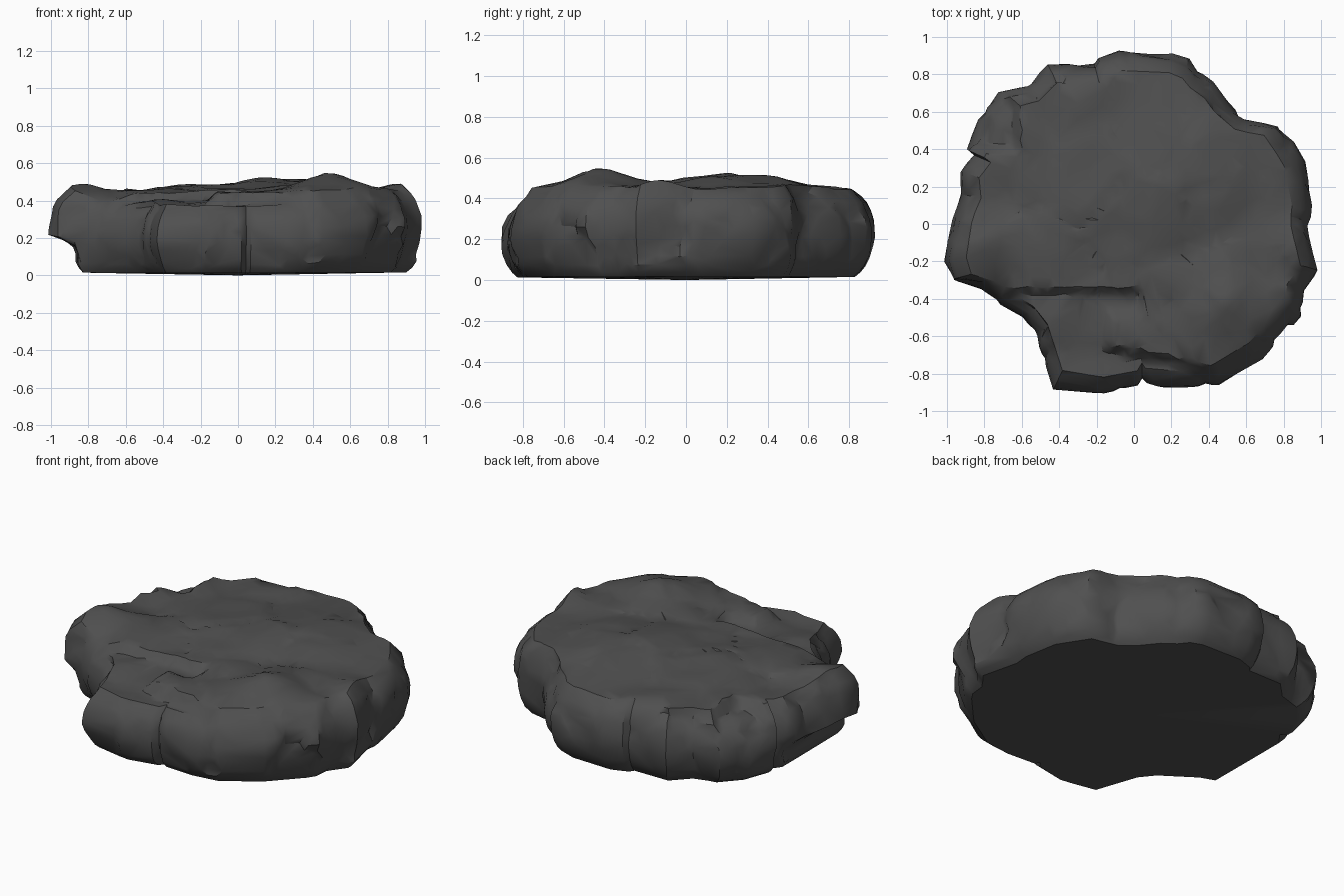
import bpy, bmesh, math
from mathutils import Vector, noise

cube = bpy.data.objects.get("Cube")
if cube:
    bpy.data.objects.remove(cube, do_unlink=True)

stone = bpy.data.materials.new("dark grey stone")
stone.use_nodes = True
colour = (0.08, 0.08, 0.08, 1)
stone.diffuse_color = colour
shader = stone.node_tree.nodes["Principled BSDF"]
shader.inputs["Base Color"].default_value = colour
shader.inputs["Roughness"].default_value = 0.9

# Plan outline of the slab, counter-clockwise from the left side
OUTLINE = [(.94, 0), (.95, .1), (.91, .33), (.86, .42), (.78, .53), (.6, .57), (.5, .66),
           (.42, .76), (.34, .82), (.29, .88), (.21, .91), (-.08, .92), (-.19, .88),
           (-.21, .85), (-.46, .85), (-.57, .74), (-.72, .7), (-.83, .57), (-.9, .4),
           (-.86, .37), (-.93, .28), (-.92, .16), (-.97, .03), (-1.01, -.2), (-.98, -.3),
           (-.82, -.35), (-.6, -.5), (-.52, -.6), (-.43, -.88), (-.18, -.92), (.02, -.88),
           (.045, -.84), (.07, -.87), (.27, -.88), (.45, -.86), (.56, -.79), (.68, -.72),
           (.87, -.52), (.91, -.46), (.92, -.36), (1, -.25)]
# Wall rows: share of the rim height, scale of the outline, furthest reach on the right
WALL = [(.035, .9, .83), (.09, .93, .85), (.16, .955, .865), (.25, .975, .865), (.36, .99, .88),
        (.47, 1, 1.1), (.58, 1, 1.1), (.69, .995, 1.1), (.79, .98, 1.1), (.88, .96, 1.1),
        (.95, .93, 1.1)]
RIM = .89
TOP_RINGS = 26


def resample(points, step):
    """Even spacing along the closed outline."""
    result = []
    for a, b in zip(points, points[1:] + points[:1]):
        a, b = Vector(a), Vector(b)
        count = max(1, round((b - a).length / step))
        result += [a.lerp(b, i / count) for i in range(count)]
    return result


def ramp(value, width):
    t = min(max(value / width + .5, 0), 1)
    return t * t * (3 - 2 * t)


def bump(x, y, cx, cy, radius):
    return math.exp(-((x - cx) ** 2 + (y - cy) ** 2) / radius ** 2)


def chips(p, scale, seed):
    """Broken plates: every cell has its own level and slope, with thin cracks between."""
    q = p * scale + Vector((seed, seed, seed))
    distances, centres = noise.voronoi(q)
    level = noise.noise(centres[0] * 3.7)
    tilt = noise.noise_vector(centres[0] * 2.3).dot(q - centres[0])
    crack = max(0, 1 - (distances[1] - distances[0]) / .2)
    return .5 * level + .8 * tilt - .4 * crack


def top_height(x, y):
    """Upper surface with the raised shelf, the sunken front and the back corner step."""
    z = .452 + .088 * bump(x, y, .5, -.43, .19) + .07 * bump(x, y, .28, .22, .34)
    z += .03 * bump(x, y, -.3, .1, .25) - .025 * bump(x, y, -.65, .15, .2)
    z += .035 * bump(x, y, -.82, -.1, .12) + .04 * bump(x, y, .88, -.15, .13)
    z -= .015 * bump(x, y, .7, .05, .15) + .06 * bump(x, y, -.72, -.35, .13)
    front = max(ramp(-.37 - y, .06) * ramp(-.14 - x, .08),
                ramp(-.69 - .2 * x - y, .05) * ramp(.35 - x, .3),
                ramp(-.36 - y, .05) * ramp(.04 - x, .05) * ramp(y + .48, .1))
    z -= front * (.05 + .06 * max(0, -.4 - y))
    # Broken corner that drops away at the back
    corner = ramp(-.63 - x, .05) * ramp(y - .4, .07)
    z -= corner * (.07 + .25 * max(0, -.7 - x))
    return z


def surface(p):
    """Top height with its broken texture."""
    flat = Vector((p.x, p.y, 0))
    return top_height(p.x, p.y) + .018 * chips(flat, 2.6, 9) + .018 * noise.noise(flat * 5)


outline = resample(OUTLINE, .032)
n = len(outline)
bm = bmesh.new()
rings = []

# Rounded wall, undercut below the spur on the right
for share, scale, reach in WALL:
    ring = []
    for p in outline:
        flat = p * scale
        flat.x = max(flat.x, -reach)
        rim = surface(p * RIM) - .01
        pos = Vector((flat.x, flat.y, share * rim))
        out = Vector((flat.x, flat.y, 0)).normalized()
        relief = min(.12, chips(pos, 3.2, 4)) + .5 * noise.noise(pos * 4)
        pos += out * .04 * min(1, share * 4) * min(.15, relief)
        ring.append(bm.verts.new(pos))
    rings.append(ring)

# Top of the rock, ring by ring to the middle
for i in range(TOP_RINGS):
    ring = []
    for p in outline:
        flat = p * RIM * (1 - i / TOP_RINGS)
        ring.append(bm.verts.new((flat.x, flat.y, surface(flat))))
    rings.append(ring)

for low, high in zip(rings, rings[1:]):
    for i in range(n):
        j = (i + 1) % n
        bm.faces.new((low[i], low[j], high[j], high[i]))
bm.faces.new(rings[-1])

# Shallow underside
under = bm.verts.new((0, 0, 0))
for i in range(n):
    bm.faces.new((rings[0][(i + 1) % n], rings[0][i], under))
bmesh.ops.recalc_face_normals(bm, faces=bm.faces)

mesh = bpy.data.meshes.new("flat_rock")
bm.to_mesh(mesh)
bm.free()
mesh.materials.append(stone)
rock = bpy.data.objects.new("flat_rock", mesh)
bpy.context.collection.objects.link(rock)

# Fewer, broader chipped facets with crisp breaks
facets = rock.modifiers.new("facets", 'DECIMATE')
facets.ratio = .2
bpy.ops.object.select_all(action='DESELECT')
rock.select_set(True)
bpy.context.view_layer.objects.active = rock
bpy.ops.object.modifier_apply(modifier="facets")
bpy.ops.object.shade_smooth_by_angle(angle=math.radians(34))
